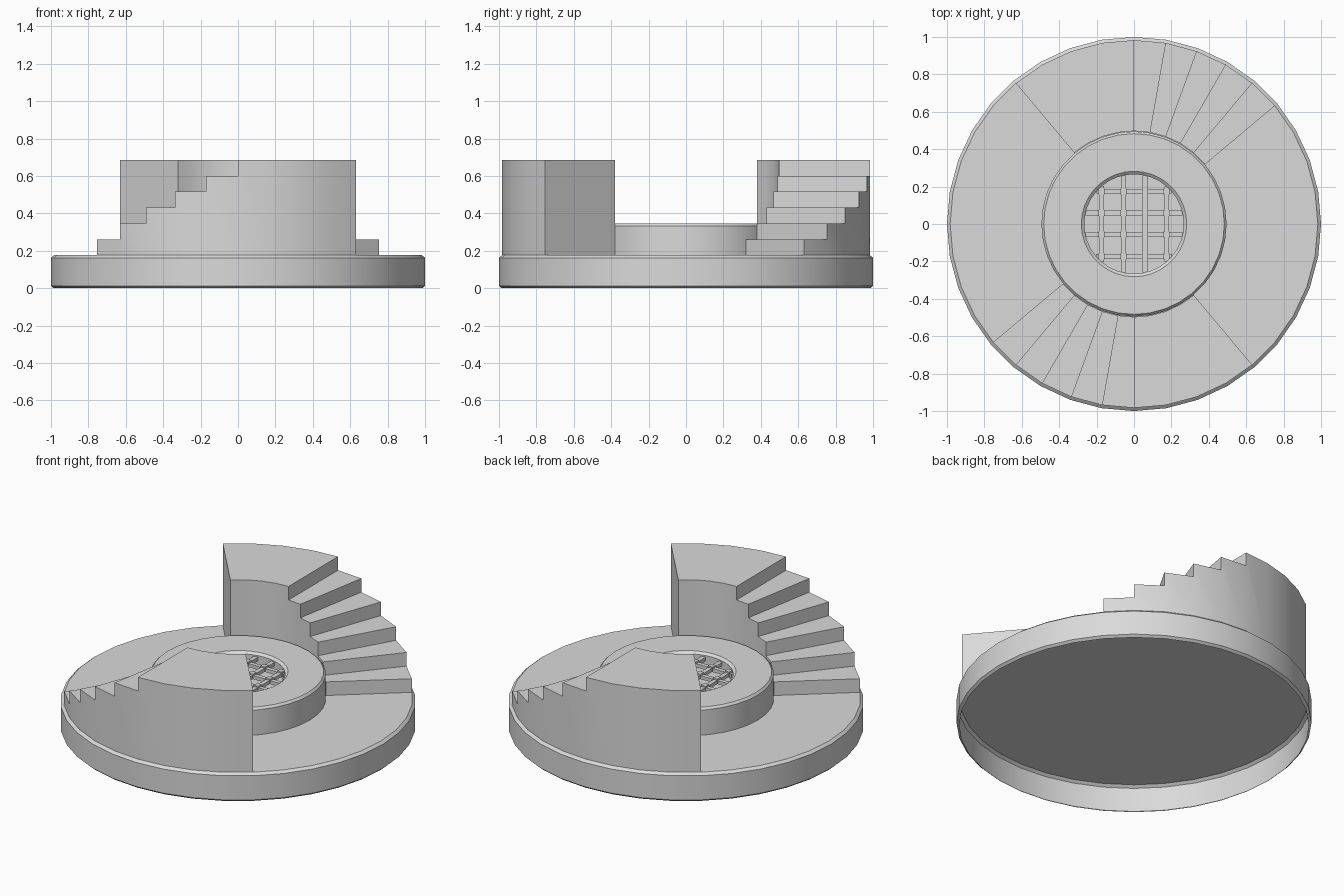
import bpy, bmesh
from math import cos, sin, radians, sqrt, pi

if "Cube" in bpy.data.objects:
    bpy.data.objects.remove(bpy.data.objects["Cube"], do_unlink=True)

GREY = (0.7, 0.7, 0.7, 1.0)
stone = bpy.data.materials.new("grey stone")
stone.use_nodes = True
stone.diffuse_color = GREY
stone.node_tree.nodes["Principled BSDF"].inputs["Base Color"].default_value = GREY

SIDES = 36
FLOOR = 0.177
RISE = 0.0848
PIT = 0.26


def finish(name, bm, smooth=True):
    bmesh.ops.recalc_face_normals(bm, faces=bm.faces)
    mesh = bpy.data.meshes.new(name)
    bm.to_mesh(mesh)
    bm.free()
    mesh.materials.append(stone)
    obj = bpy.data.objects.new(name, mesh)
    bpy.context.collection.objects.link(obj)
    if smooth:
        bpy.ops.object.select_all(action="DESELECT")
        obj.select_set(True)
        bpy.context.view_layer.objects.active = obj
        bpy.ops.object.shade_smooth_by_angle(angle=radians(25))
    return obj


def lathe(name, profile):
    """Spin (radius, z) points round z; close the last ring, leave the first open."""
    bm = bmesh.new()
    rings = [[bm.verts.new((r * cos(2 * pi * i / SIDES), r * sin(2 * pi * i / SIDES), z))
              for i in range(SIDES)] for r, z in profile]
    for low, high in zip(rings, rings[1:]):
        for i in range(SIDES):
            j = (i + 1) % SIDES
            bm.faces.new((low[i], low[j], high[j], high[i]))
    bm.faces.new(rings[-1])
    return finish(name, bm)


def staircase(name, start, tops):
    """One shell of ten-degree treads at the given heights, open underneath."""
    bm = bmesh.new()
    made = {}

    def point(radius, i, z):
        key = (radius, i, round(z, 4))
        if key not in made:
            a = radians(start + 10 * i)
            made[key] = bm.verts.new((radius * cos(a), radius * sin(a), z))
        return made[key]

    inner, outer = 0.497, 0.983
    before = FLOOR
    for i, top in enumerate(tops):
        # Tread, then both curved walls
        bm.faces.new([point(inner, i, top), point(outer, i, top),
                      point(outer, i + 1, top), point(inner, i + 1, top)])
        for r in (inner, outer):
            wall = [point(r, i, FLOOR), point(r, i + 1, FLOOR),
                    point(r, i + 1, top), point(r, i, top)]
            if FLOOR < before < top:
                wall.append(point(r, i, before))
            bm.faces.new(wall)
        # Riser
        if top > before:
            bm.faces.new([point(inner, i, before), point(outer, i, before),
                          point(outer, i, top), point(inner, i, top)])
        before = top
    n = len(tops)
    bm.faces.new([point(inner, n, FLOOR), point(outer, n, FLOOR),
                  point(outer, n, before), point(inner, n, before)])
    finish(name, bm)


# Hollow round base, open below, and raised centre with its sunken pit
lathe("base", [(0.985, 0), (1.0, 0.013), (1.0, 0.163), (0.983, FLOOR)])
lathe("centre_ring", [(0.495, FLOOR), (0.495, 0.333), (0.483, 0.346),
                      (0.282, 0.346), (0.266, 0.333), (0.266, PIT)])

# Two curved stairs, each climbing to a landing
heights = [FLOOR + RISE * min(i, 6) for i in range(1, 10)]
staircase("back_staircase", 40, heights)
staircase("front_staircase", 220, heights)

# Grate of crossing bars with raised studs at the crossings
bm = bmesh.new()


def block(centre, size):
    for v in bmesh.ops.create_cube(bm, size=1)["verts"]:
        v.co = [c + k * s for c, k, s in zip(centre, v.co, size)]


offsets = [-0.173 + 0.116 * i for i in range(4)]
for d in offsets:
    length = 2 * sqrt(0.266 ** 2 - d ** 2)
    block((0, d, 0.312), (length, 0.026, 0.022))
    block((d, 0, 0.314), (0.026, length, 0.022))
    for e in offsets:
        if d * d + e * e < 0.064:
            block((d, e, 0.322), (0.032, 0.032, 0.022))
finish("grate", bm, smooth=False)
